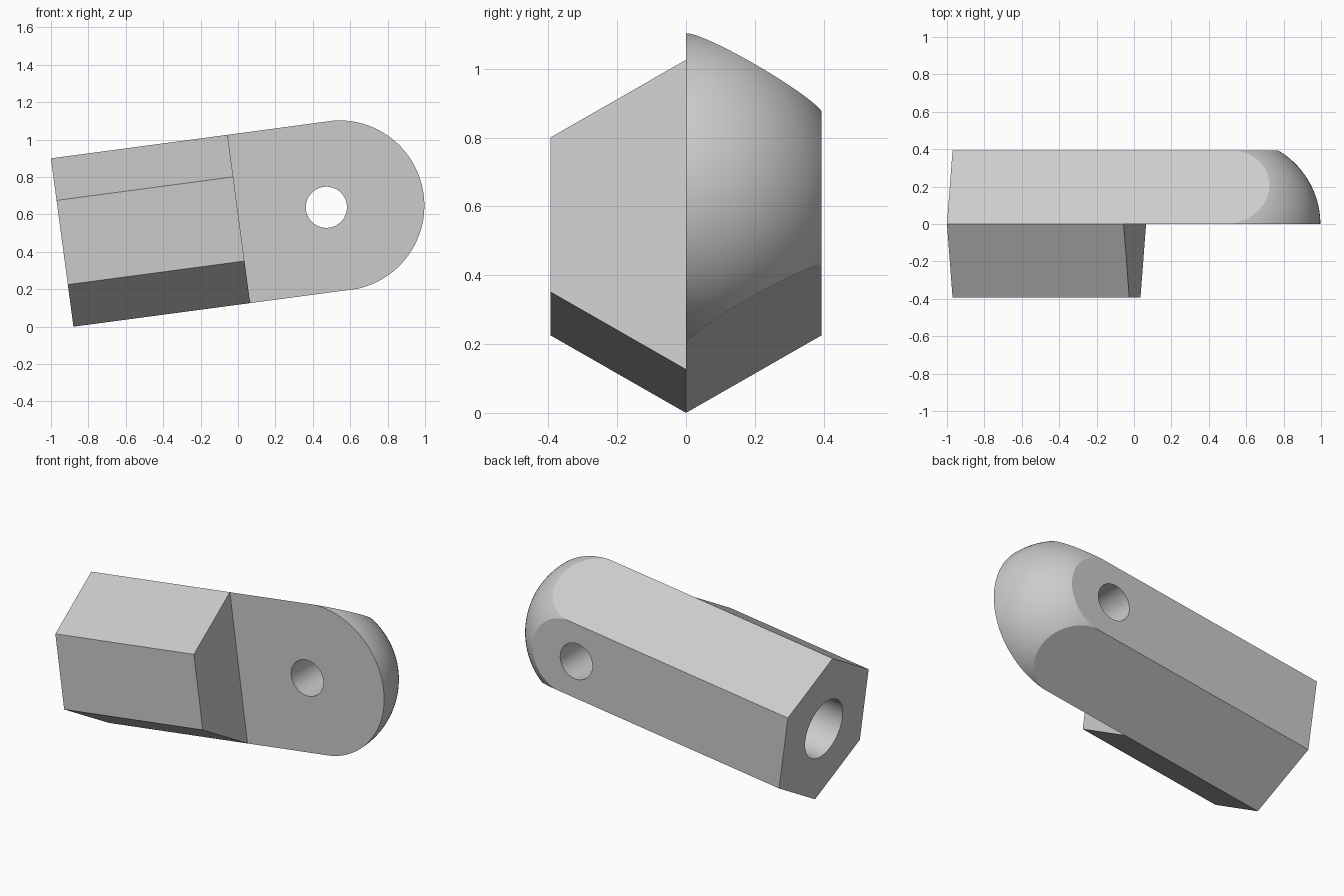
import bpy, bmesh, math
from mathutils import Matrix, Vector

if "Cube" in bpy.data.objects:
    bpy.data.objects.remove(bpy.data.objects["Cube"])

R = 0.454            # hexagon corner radius
DOME_R = 0.4555
DOME_X = 1.494       # distance from the bored end to the dome centre
STEP_X = 0.953       # where the front half stops
TILT = math.radians(7.6)
ALONG_X = Matrix.Rotation(math.pi / 2, 4, 'Y')
ALONG_Y = Matrix.Rotation(math.pi / 2, 4, 'X')

steel = bpy.data.materials.new("plain grey")
steel.use_nodes = True
grey = (0.6, 0.6, 0.6, 1)
steel.diffuse_color = grey
steel.node_tree.nodes["Principled BSDF"].inputs["Base Color"].default_value = grey


def to_object(name, bm):
    bmesh.ops.recalc_face_normals(bm, faces=bm.faces)
    mesh = bpy.data.meshes.new(name)
    bm.to_mesh(mesh)
    bm.free()
    mesh.materials.append(steel)
    obj = bpy.data.objects.new(name, mesh)
    bpy.context.collection.objects.link(obj)
    return obj


def prism(name, sides, radius, length, centre, turn):
    bm = bmesh.new()
    bmesh.ops.create_cone(bm, cap_ends=True, segments=sides, radius1=radius,
                          radius2=radius, depth=length,
                          matrix=Matrix.Translation(centre) @ turn)
    return to_object(name, bm)


def combine(target, tool, operation):
    mod = target.modifiers.new(operation, 'BOOLEAN')
    mod.operation = operation
    mod.solver = 'EXACT'
    mod.object = tool
    bpy.context.view_layer.objects.active = target
    bpy.ops.object.modifier_apply(modifier=mod.name)
    bpy.data.objects.remove(tool)


# Hexagonal bar with corners at top and bottom
length = DOME_X + R + 0.1
corner_up = ALONG_X @ Matrix.Rotation(math.pi / 2, 4, 'Z')
bar = prism("hexagonal_lap_bar", 6, R, length, (length / 2, 0, 0), corner_up)
if max(v.co.z for v in bar.data.vertices) < R - 0.01:
    bar.data.transform(Matrix.Rotation(math.pi / 6, 4, 'X'))

# Round-nosed envelope, spun about the bar's axis, that shapes the dome
bm = bmesh.new()
profile = [(-0.2, 0), (-0.2, 0.5), (DOME_X - 0.01, 0.5)]
steps = 32
for i in range(steps + 1):
    a = math.pi / 2 * (1 - i / steps)
    profile.append((DOME_X + DOME_R * math.cos(a), DOME_R * math.sin(a)))
profile[-1] = (DOME_X + DOME_R, 0)
verts = [bm.verts.new((x, 0, r)) for x, r in profile]
edges = [bm.edges.new(pair) for pair in zip(verts, verts[1:])]
bmesh.ops.spin(bm, geom=verts + edges, cent=(0, 0, 0), axis=(1, 0, 0),
               angle=2 * math.pi, steps=96, use_merge=False)
bmesh.ops.remove_doubles(bm, verts=bm.verts, dist=1e-5)
combine(bar, to_object("dome_envelope", bm), 'INTERSECT')

# Front half removed beyond the step
bm = bmesh.new()
bmesh.ops.create_cube(bm, size=2, matrix=Matrix.Translation((STEP_X + 1, -1, 0)))
combine(bar, to_object("lap_cutter", bm), 'DIFFERENCE')

# Cross hole through the tongue, and blind bore in the flat end
combine(bar, prism("pin_hole", 64, 0.11, 2, (1.425, 0, 0), ALONG_Y), 'DIFFERENCE')
combine(bar, prism("end_bore", 64, 0.18, 1.4, (0, 0, 0), ALONG_X), 'DIFFERENCE')

# Tilt the bar and stand it in place
bar.data.transform(Matrix.Translation(Vector((-0.94, 0, 0.4525)))
                   @ Matrix.Rotation(-TILT, 4, 'Y'))
low = min(v.co.z for v in bar.data.vertices)
bar.data.transform(Matrix.Translation((0, 0, -low)))

bpy.ops.object.select_all(action='DESELECT')
bar.select_set(True)
bpy.context.view_layer.objects.active = bar
bpy.ops.object.shade_smooth_by_angle(angle=math.radians(20))
